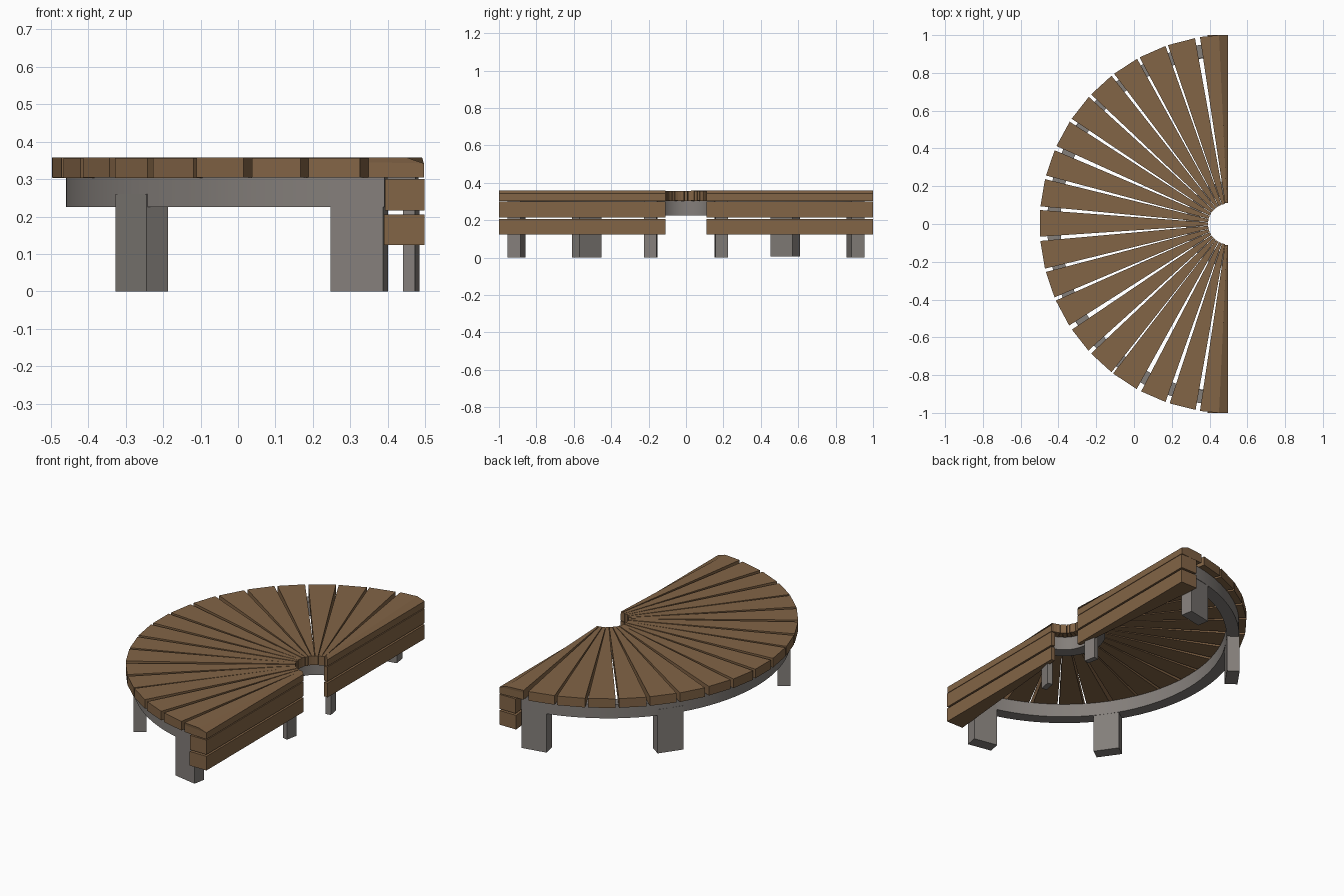
import bpy, bmesh, math, random
from mathutils import Vector

if "Cube" in bpy.data.objects:
    bpy.data.objects.remove(bpy.data.objects["Cube"])

random.seed(4)
CX = 0.5  # centre of the half circle


def material(name, rgb):
    m = bpy.data.materials.new(name)
    m.diffuse_color = (*rgb, 1)
    m.use_nodes = True
    m.node_tree.nodes["Principled BSDF"].inputs["Base Color"].default_value = m.diffuse_color
    return m


wood = material("brown wood", (0.225, 0.128, 0.061))
stone = material("grey metal", (0.23, 0.21, 0.195))


def make(name, bm, mat):
    bmesh.ops.recalc_face_normals(bm, faces=bm.faces)
    me = bpy.data.meshes.new(name)
    bm.to_mesh(me)
    bm.free()
    me.materials.append(mat)
    ob = bpy.data.objects.new(name, me)
    bpy.context.collection.objects.link(ob)
    return ob


def add_prism(bm, bottom, top):
    """Closed solid between two matching point loops."""
    b = [bm.verts.new(p) for p in bottom]
    t = [bm.verts.new(p) for p in top]
    n = len(b)
    bm.faces.new(b[::-1])
    bm.faces.new(t)
    for i in range(n):
        j = (i + 1) % n
        bm.faces.new((b[i], b[j], t[j], t[i]))


def prism(name, pts, z0, z1, mat):
    bm = bmesh.new()
    add_prism(bm, [(x, y, z0) for x, y in pts], [(x, y, z1) for x, y in pts])
    return make(name, bm, mat)


def radial(angle, r, t):
    """Point at radius r and tangential offset t; angle 0 points to -x."""
    c, s = math.cos(angle), math.sin(angle)
    return (CX - r * c + t * s, r * s + t * c)


# radial seat planks, 19 tapered slats
step = 180 / 19
for k in range(-8, 9):
    a = math.radians(k * step + random.uniform(-0.25, 0.25))
    w = random.uniform(0.070, 0.076)
    pts = [radial(a, r, t) for r, t in
           ((0.108, -0.008), (0.108, 0.008), (0.997, w), (0.997, -w))]
    dz = random.uniform(-0.001, 0.001)
    prism("seat_plank", pts, 0.304 + dz, 0.357 + dz, wood)

for s, side in ((1, "back"), (-1, "front")):
    # end plank with a sloped edge along the straight side
    xy = [(0.482, 0.11), (0.497, 0.11), (0.497, 1.0), (0.349, 0.99)]
    tops = [(0.482, 0.11, 0.358), (0.492, 0.11, 0.358),
            (0.45, 1.0, 0.358), (0.349, 0.99, 0.358)]
    mids = [(x, y, z) for (x, y), z in zip(xy, (0.345, 0.342, 0.342, 0.345))]
    bm = bmesh.new()
    rings = [[bm.verts.new((x, s * y, z)) for x, y, z in loop] for loop in
             ([(x, y, 0.304) for x, y in xy], mids, tops)]
    bm.faces.new(rings[0])
    bm.faces.new(rings[2])
    for lo, hi in zip(rings, rings[1:]):
        for i in range(4):
            j = (i + 1) % 4
            bm.faces.new((lo[i], lo[j], hi[j], hi[i]))
    make(side + "_end_plank", bm, wood)

    # two tapered skirt boards on the straight side
    for z0, z1, sh in ((0.216, 0.300, 0.003), (0.124, 0.206, 0.0)):
        pts = [(0.475, s * 0.11), (0.498, s * 0.11),
               (0.498, s * 1.0), (0.39 + sh, s * 1.0)]
        prism(side + "_skirt_board", pts, z0, z1, wood)

    # legs under the outer and inner rings
    for name, deg, r, rad, tan in (
            ("outer_leg", 35, 0.925, 0.035, 0.072),
            ("side_leg", 79, 0.922, 0.035, 0.072),
            ("inner_leg", 79, 0.192, 0.034, 0.016)):
        a = s * math.radians(deg)
        pts = [radial(a, r + i * rad, j * tan) for i, j in
               ((-1, -1), (1, -1), (1, 1), (-1, 1))]
        prism(side + "_" + name, pts, 0.0 if s < 0 or deg > 40 else 0.006,
              0.26, stone)


# curved support rings
def half_ring(name, r0, r1, z0, z1, end, n):
    bm = bmesh.new()
    loops = []
    for i in range(n + 1):
        a = math.radians(-end + 2 * end * i / n)
        loops.append([bm.verts.new((*radial(a, r, 0), z)) for r, z in
                      ((r0, z0), (r1, z0), (r1, z1), (r0, z1))])
    bm.faces.new(loops[0])
    bm.faces.new(loops[-1])
    for p, q in zip(loops, loops[1:]):
        for i in range(4):
            j = (i + 1) % 4
            bm.faces.new((p[i], p[j], q[j], q[i]))
    ob = make(name, bm, stone)
    bpy.ops.object.select_all(action='DESELECT')
    bpy.context.view_layer.objects.active = ob
    ob.select_set(True)
    bpy.ops.object.shade_smooth_by_angle(angle=math.radians(30))


half_ring("outer_support_ring", 0.89, 0.96, 0.225, 0.304, 83.5, 48)
half_ring("inner_support_ring", 0.155, 0.225, 0.225, 0.304, 83.5, 24)
